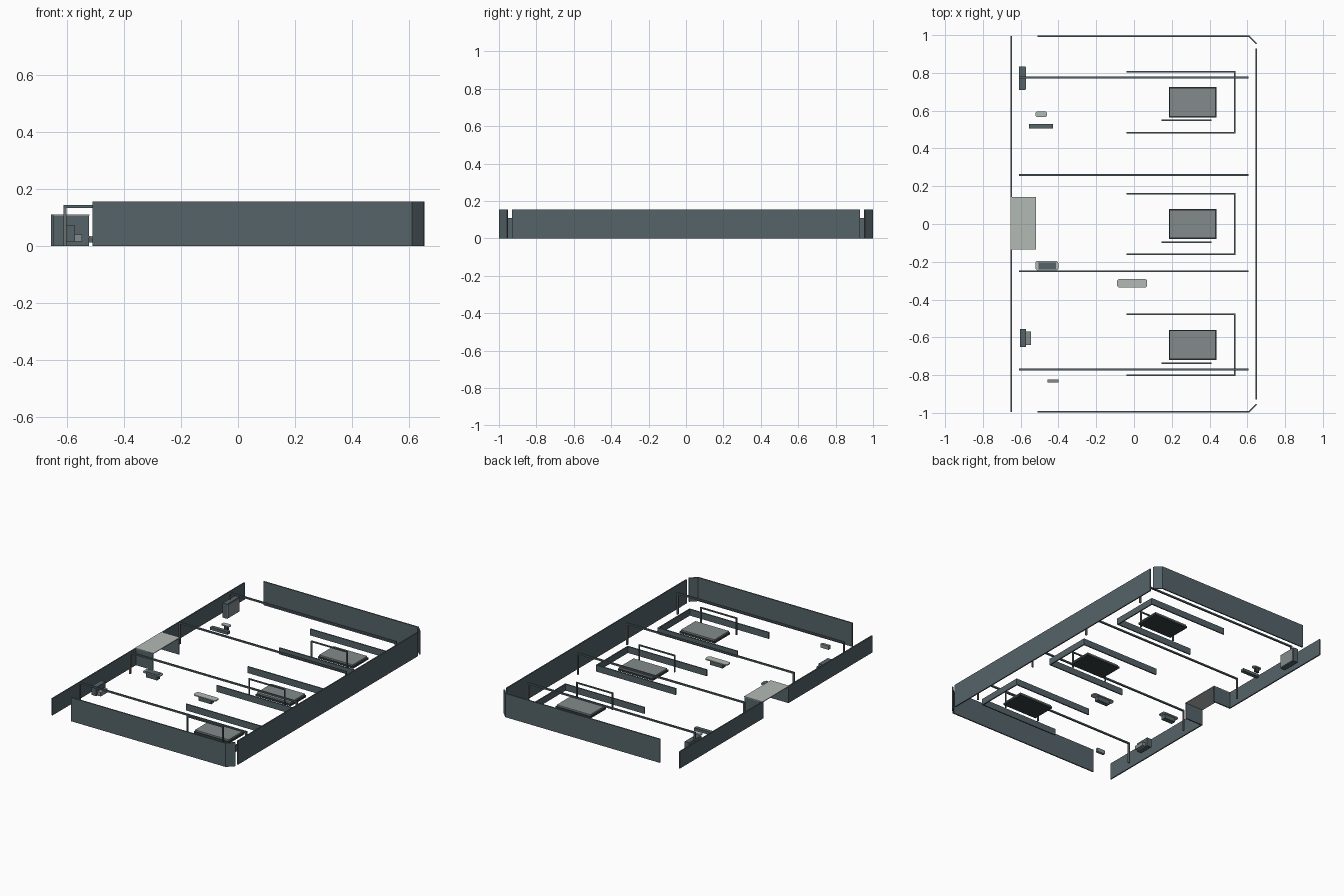
import bpy
import bmesh
from mathutils import Vector

cube = bpy.data.objects.get("Cube")
if cube:
    bpy.data.objects.remove(cube, do_unlink=True)


def material(name, rgb):
    m = bpy.data.materials.new(name)
    m.use_nodes = True
    m.diffuse_color = (*rgb, 1)
    m.node_tree.nodes["Principled BSDF"].inputs["Base Color"].default_value = (*rgb, 1)
    return m


SLATE = material("slate", (0.09, 0.125, 0.14))
PALE = material("pale_grey", (0.45, 0.49, 0.46))
MID = material("mid_grey", (0.23, 0.26, 0.26))
DARK = material("dark_grey", (0.04, 0.052, 0.056))
POST = material("warm_grey", (0.15, 0.165, 0.15))


def finish(name, bm, mat):
    mesh = bpy.data.meshes.new(name)
    bm.to_mesh(mesh)
    bm.free()
    mesh.materials.append(mat)
    ob = bpy.data.objects.new(name, mesh)
    bpy.context.collection.objects.link(ob)
    return ob


def box(name, xs, ys, zs, mat, round_corners=0):
    """Box from its extents, optionally with rounded upright edges."""
    bm = bmesh.new()
    bmesh.ops.create_cube(bm, size=1)
    for v in bm.verts:
        v.co = [r[0] + (c + 0.5) * (r[1] - r[0]) for r, c in zip((xs, ys, zs), v.co)]
    if round_corners:
        upright = [e for e in bm.edges
                   if abs(e.verts[0].co.z - e.verts[1].co.z) > 1e-5]
        bmesh.ops.bevel(bm, geom=upright, offset=round_corners, segments=3,
                        profile=0.5, affect='EDGES')
    return finish(name, bm, mat)


def wall(name, path, height, mat, thick=0.008):
    """Upright wall of even thickness along a floor path, with mitred corners."""
    pts = [Vector(p) for p in path]
    rows = []
    bm = bmesh.new()
    for i, p in enumerate(pts):
        dirs = []
        if i > 0:
            dirs.append((p - pts[i - 1]).normalized())
        if i < len(pts) - 1:
            dirs.append((pts[i + 1] - p).normalized())
        normals = [Vector((-d.y, d.x)) for d in dirs]
        n = sum(normals, Vector((0, 0))).normalized()
        n *= thick / 2 / n.dot(normals[0])
        rows.append([bm.verts.new((*(p + n * s), z))
                     for s, z in ((1, 0), (-1, 0), (-1, height), (1, height))])
    for a, b in zip(rows, rows[1:]):
        for k in range(4):
            j = (k + 1) % 4
            bm.faces.new((a[k], a[j], b[j], b[k]))
    bm.faces.new(rows[0])
    bm.faces.new(rows[-1][::-1])
    bmesh.ops.recalc_face_normals(bm, faces=bm.faces)
    return finish(name, bm, mat)


def portal(name, x0, x1, y, height, bar, rail_mat, post_mat):
    """Two posts carrying a long rail."""
    h = bar / 2
    box(name + "_rail", (x0, x1), (y - h, y + h), (height - bar, height), rail_mat)
    for side, a in (("right", x0), ("left", x1 - bar)):
        box(f"{name}_{side}_post", (a, a + bar), (y - h, y + h),
            (0, height - bar), post_mat)


# Outer walls: tall on three sides with cut corners, low on the entrance side
HIGH, LOW = 0.155, 0.11
for name, s in (("front", -1), ("back", 1)):
    wall(name + "_wall", [(-0.51, 0.995 * s), (0.608, 0.995 * s), (0.648, 0.955 * s)],
         HIGH, SLATE)
wall("left_wall", [(0.648, -0.93), (0.648, 0.93)], HIGH, SLATE)

# Entrance walls turn inward into a roofed recess
wall("entrance_front_wall", [(-0.65, -0.995), (-0.65, -0.13), (-0.522, -0.13)], LOW, SLATE)
wall("entrance_back_wall", [(-0.65, 0.995), (-0.65, 0.138), (-0.522, 0.138)], LOW, SLATE)
box("entrance_roof", (-0.654, -0.52), (-0.134, 0.142), (LOW - 0.004, LOW + 0.001), PALE)

# Long overhead rails
for i, y in enumerate((-0.77, -0.25, 0.26, 0.775)):
    portal(f"overhead_{i + 1}", -0.61, 0.605, y, 0.143, 0.01, SLATE, POST)

# Three bays: low enclosure, platform and hoop frame
for i, y in enumerate((-0.64, 0.0, 0.645)):
    n = f"bay_{i + 1}"
    wall(n + "_enclosure", [(-0.04, y - 0.161), (0.534, y - 0.161),
                            (0.534, y + 0.161), (-0.04, y + 0.161)], 0.042, SLATE)
    box(n + "_platform_base", (0.184, 0.438), (y - 0.08, y + 0.08), (0, 0.012), DARK)
    box(n + "_platform_top", (0.189, 0.432), (y - 0.075, y + 0.075), (0.012, 0.022), MID)
    portal(n + "_hoop", 0.145, 0.41, y - 0.096, 0.112, 0.008, SLATE, SLATE)

# Wall cabinet near the back
box("back_cabinet", (-0.608, -0.575), (0.71, 0.835), (0.0, 0.095), SLATE)
box("back_cabinet_face", (-0.575, -0.571), (0.715, 0.83), (0.005, 0.09), MID)

# Wall cabinet near the front, with a small shelf
box("front_cabinet", (-0.604, -0.571), (-0.652, -0.555), (0.015, 0.072), SLATE)
box("front_cabinet_shelf", (-0.571, -0.546), (-0.64, -0.57), (0.015, 0.04), MID)

# Bench and small stool
box("bench", (-0.555, -0.43), (0.505, 0.53), (0.012, 0.03), SLATE)
box("stool_top", (-0.522, -0.46), (0.566, 0.596), (0.028, 0.035), PALE, 0.013)
box("stool_foot", (-0.505, -0.477), (0.574, 0.588), (0, 0.028), DARK)

# Counters with rounded tops
box("entry_counter_top", (-0.522, -0.4), (-0.246, -0.195), (0.028, 0.035), PALE, 0.014)
box("entry_counter_pedestal", (-0.5, -0.42), (-0.238, -0.206), (0, 0.028), SLATE)
box("entry_counter_mat", (-0.506, -0.412), (-0.242, -0.205), (0.035, 0.038), SLATE)
box("middle_counter_top", (-0.09, 0.07), (-0.337, -0.291), (0.028, 0.035), PALE, 0.014)
box("middle_counter_pedestal", (-0.055, 0.035), (-0.328, -0.3), (0, 0.028), SLATE)

# Small box near the front
box("small_box", (-0.457, -0.4), (-0.84, -0.822), (0.03, 0.055), MID)
